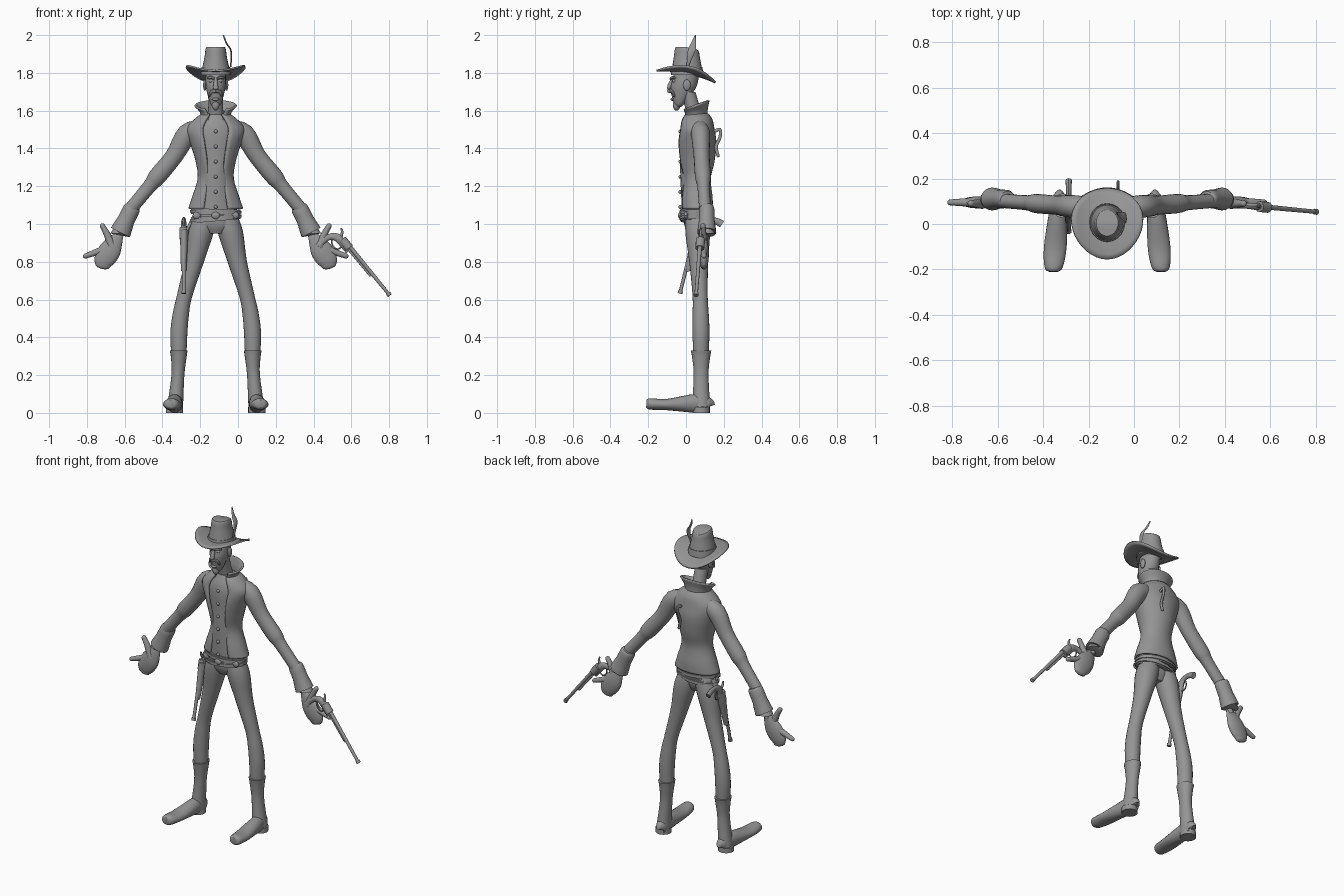
import bpy
import bmesh
import math
from mathutils import Vector

default_cube = bpy.data.objects.get("Cube")
if default_cube:
    bpy.data.objects.remove(default_cube, do_unlink=True)

grey = bpy.data.materials.new("clay grey")
grey.use_nodes = True
grey_value = (.3, .3, .3, 1)
grey.diffuse_color = grey_value
grey.node_tree.nodes["Principled BSDF"].inputs["Base Color"].default_value = grey_value

MID = -.118                      # centre line of the body
SIDEWAYS, DEPTH = Vector((1, 0, 0)), Vector((0, 1, 0))


def finish(name, bm, thickness=0):
    bmesh.ops.recalc_face_normals(bm, faces=bm.faces)
    mesh = bpy.data.meshes.new(name)
    bm.to_mesh(mesh)
    bm.free()
    obj = bpy.data.objects.new(name, mesh)
    bpy.context.collection.objects.link(obj)
    mesh.materials.append(grey)
    if thickness:
        shell = obj.modifiers.new("thickness", "SOLIDIFY")
        shell.thickness = thickness
        shell.offset = 0
    bpy.ops.object.select_all(action="DESELECT")
    obj.select_set(True)
    bpy.context.view_layer.objects.active = obj
    bpy.ops.object.shade_smooth_by_angle(angle=math.radians(40))
    return obj


def smooth_path(points, steps):
    """Catmull-Rom interpolation of position and radii together."""
    path = []
    for i in range(len(points) - 1):
        p, q = points[i], points[i + 1]
        before = points[max(i - 1, 0)]
        after = points[min(i + 2, len(points) - 1)]
        for k in range(steps):
            t = k / steps
            path.append(p + ((q - before) * t + (before * 2 - p * 5 + q * 4 - after) * t ** 2
                             + (p * 3 - before - q * 3 + after) * t ** 3) / 2)
    return path + [points[-1]]


def tube(name, points, side=DEPTH, steps=4, sides=20, gap=0, thickness=0, rounded=False):
    """Loft ellipses (x, y, z, radius along side, radius across); gap opens the front."""
    bm = bmesh.new()
    path = smooth_path([Vector(p) for p in points], steps)
    if rounded:                  # dome over the far end
        last = path[-1]
        ahead = (Vector(last[:3]) - Vector(path[-2][:3])).normalized() * min(last[3:])
        for turn in (.5, 1, 1.4):
            centre = Vector(last[:3]) + ahead * math.sin(turn)
            path.append(Vector((*centre, *(r * math.cos(turn) for r in last[3:]))))
    spots = [Vector(p[:3]) for p in path]
    rings = []
    for i, (spot, p) in enumerate(zip(spots, path)):
        along = spots[min(i + 1, len(path) - 1)] - spots[max(i - 1, 0)]
        across = along.cross(side).normalized()
        ring = []
        for k in range(sides + (gap > 0)):
            angle = (2 * k / sides - 1) * (math.pi - gap)
            ring.append(bm.verts.new(spot + side * math.cos(angle) * p[3]
                                     + across * math.sin(angle) * p[4]))
        rings.append(ring)
    for low, high in zip(rings, rings[1:]):
        for k in range(sides):
            n = (k + 1) % len(low)
            bm.faces.new((low[k], low[n], high[n], high[k]))
    if not gap:
        bm.faces.new(rings[0])
        bm.faces.new(rings[-1])
    return finish(name, bm, thickness)


def column(name, sections, y=.05, lean=0, **options):
    """Upright loft on the centre line from (z, depth radius, width radius)."""
    foot = sections[0][0]
    return tube(name, [(MID, y + lean * (z - foot), z, deep, wide)
                       for z, deep, wide in sections], **options)


def ball(name, centre, size):
    bm = bmesh.new()
    bmesh.ops.create_uvsphere(bm, u_segments=14, v_segments=8, radius=1)
    for v in bm.verts:
        v.co = Vector(centre) + v.co * Vector(size)
    return finish(name, bm)


# Torso, vest, hips, neck
column("vest", [(1.04, .07, .12), (1.25, .08, .08), (1.36, .08, .1),
                (1.5, .08, .12), (1.58, .05, .05)])
column("hips", [(.95, .04, .05), (1, .06, .11), (1.09, .06, .11)])
column("neck", [(1.5, .05, .05), (1.6, .04, .04), (1.7, .04, .04)], y=.07, lean=-.3)
for row in range(6):
    ball("vest_button", (MID, -.03, 1.09 + row * .08), (.01, .01, .01))

# Open coat with flared hem and raised collar
column("coat", [(1.08, .08, .14), (1.14, .08, .12), (1.24, .07, .09), (1.33, .09, .1),
                (1.43, .1, .13), (1.5, .09, .15), (1.55, .08, .11), (1.58, .06, .07)],
       y=.055, gap=.47, thickness=.012, sides=28)
collar = column("collar", [(1.55, .06, .07), (1.6, .06, .08), (1.64, .07, .11)],
                gap=.55, thickness=.01)
for v in collar.data.vertices:     # the collar slopes down toward its front points
    v.co.z += (v.co.y - .08) * (v.co.z - 1.55) * 4

# Belts and buckles
for belt, z, tilt in (("waist_belt", 1.05, -.02), ("gun_belt", 1.015, .09)):
    for edge in (0, .008):
        rim = z + edge
        strap = column(belt, [(rim, .08, .13), (rim + .03 - 2 * edge, .08, .13)]
                       if edge == 0 else
                       [(rim, .085, .137), (rim + .03 - 2 * edge, .085, .137)], steps=1, sides=28)
        for v in strap.data.vertices:
            v.co.z += (v.co.x - MID) * tilt
for x in (-.1, 0, .1):
    ball("belt_buckle", (MID + x, abs(x) * .3 - .03, 1.045), (.023, .012, .02))

# Hook on the back
tube("back_hook", [(-.07, y, z, .007, .009) for y, z in
                   ((.15, 1.49), (.18, 1.5), (.18, 1.46), (.16, 1.41), (.17, 1.36))],
     side=SIDEWAYS, sides=10, rounded=True)

# Limbs and paired face features, built on each side
for s, label in ((1, "left"), (-1, "right")):
    def limb(name, sections, y=.08, slope=0, flat=1, **options):
        """Loft from (distance off the centre line, z, radius) at depth y."""
        return tube(f"{label}_{name}", [(MID + s * d, y + slope * d, z, r * flat, r)
                                        for d, z, r in sections], **options)

    limb("leg", [(.05, 1.04, .06), (.08, .95, .065), (.115, .8, .05), (.165, .62, .04),
                 (.185, .52, .043), (.195, .42, .045), (.195, .3, .04)], y=.05, slope=.15)
    limb("boot_shaft", [(.215, .03, .042), (.2, .2, .034), (.196, .29, .041), (.196, .33, .047)],
         flat=1.15)
    foot = [(-.21, .02, .02), (-.19, .04, .03), (-.1, .05, .03),
            (.05, .04, .05), (.12, .03, .04), (.13, .01, .02)]
    tube(label + "_boot_foot", [(MID + s * (.22 - y * .08), y, max(.04 - y * .04, tall), wide, tall)
                                for y, wide, tall in foot], side=SIDEWAYS)
    limb("boot_heel", [(.218, 0, .046), (.218, .03, .046)], steps=1)
    limb("arm", [(.07, 1.5, .05), (.15, 1.475, .056), (.22, 1.36, .047), (.31, 1.25, .047),
                 (.35, 1.2, .037), (.45, 1.08, .035)], y=.065, slope=.08, flat=.9)
    limb("cuff", [(.438, 1.095, .037), (.445, 1.08, .045), (.475, 1.02, .046),
                  (.505, .955, .056), (.505, .96, .04), (.48, 1.01, .03)], y=.11, flat=.9, steps=2)
    limb("wrist", [(.47, 1.02, .015), (.52, .92, .017)], y=.1)
    limb("palm", [(.5, .95, .015), (.53, .91, .04), (.56, .86, .058), (.59, .81, .054),
                  (.6, .78, .04)], y=.095, flat=.45, rounded=True)
    limb("thumb", [(.55, .88, .024), (.575, .945, .018), (.6, .99, .014)],
         y=.09, sides=12, rounded=True)
    limb("index_finger", [(.58, .87, .02), (.635, .85, .017), (.69, .83, .013)],
         y=.095, sides=12, rounded=True)

    ball(label + "_ear", (MID + s * .057, .005, 1.735), (.01, .02, .03))
    ball(label + "_eye", (MID + s * .022, -.062, 1.757), (.014, .01, .01))
    limb("brow", [(.006, 1.768, .006), (.025, 1.776, .008), (.045, 1.773, .005)],
         y=-.085, slope=.6, sides=8)
    limb("moustache", [(0, 1.704, .01), (.022, 1.7, .01), (.035, 1.675, .005)],
         y=-.09, slope=.8, sides=8)

# Head
column("head", [(1.62, .015, .015), (1.64, .03, .03), (1.7, .06, .047), (1.75, .07, .054),
                (1.85, .06, .052)], y=-.04, lean=.25)
tube("nose", [(MID, -.066, 1.77, .008, .01), (MID, -.083, 1.74, .012, .012),
              (MID, -.09, 1.72, .015, .01)], side=SIDEWAYS, sides=12, rounded=True)
ball("lower_lip", (MID, -.07, 1.66), (.02, .012, .008))
ball("goatee", (MID, -.05, 1.63), (.02, .02, .03))

# Hat brim: rolled at the sides, raised in front
bm = bmesh.new()
rings = []
turns = 36
for r in (.35, .55, .7, .85, 1):
    ring = []
    for k in range(turns):
        a = math.tau * k / turns
        x = r * math.cos(a) * (.156 + .02 * math.sin(a))
        y = r * math.sin(a) * .156
        ring.append(bm.verts.new((MID + x, y, 1.8 - .2 * y + 2.3 * x * x - .02 * r * r)))
    rings.append(ring)
for inner, outer in zip(rings, rings[1:]):
    for k in range(turns):
        n = (k + 1) % turns
        bm.faces.new((inner[k], inner[n], outer[n], outer[k]))
finish("hat_brim", bm, thickness=.01)

# Hat crown, dented on top
crown = column("hat_crown", [(1.79, .085, .08), (1.88, .07, .06), (1.925, .064, .054),
                             (1.938, .055, .045), (1.92, .036, .024), (1.905, .01, .01)],
               y=.005, sides=24)
for v in crown.data.vertices:
    v.co.z -= max(v.co.z - 1.85, 0) * max(v.co.y, 0) * 3
column("hat_band", [(1.8, .086, .08), (1.83, .082, .076)], y=.005, steps=1)
tube("feather", [(x, (z - 1.8) / 4, z, wide, .004) for x, z, wide in
                 ((-.04, 1.83, .006), (-.036, 1.87, .012), (-.038, 1.92, .02),
                  (-.06, 1.955, .014), (-.078, 2, .002))], sides=8)


def revolver(label, origin, aim, up, length):
    """A long barrelled revolver described along its aim and up directions."""
    aim, up = Vector(aim).normalized(), Vector(up).normalized()
    side = aim.cross(up).normalized()

    def piece(name, sections, flat=1, **options):
        tube(f"{label}_{name}", [(*(Vector(origin) + aim * a + up * b), r * flat, r)
                                 for a, b, r in sections], side=side, sides=12, **options)

    piece("barrel", [(.02, .008, .011), (length, .008, .009)], steps=1)
    piece("muzzle", [(length - .015, .008, .013), (length, .008, .013)], steps=1)
    piece("ejector_rod", [(.03, -.008, .006), (length * .6, -.006, .006)], steps=1)
    piece("cylinder", [(-.03, 0, .024), (.03, 0, .024)], steps=1)
    piece("grip", [(.04, -.02, .01), (-.03, -.01, .022), (-.065, -.02, .02),
                   (-.085, -.05, .016), (-.088, -.09, .018), (-.08, -.12, .02)], flat=.7)
    piece("hammer", [(-.045, .005, .008), (-.06, .025, .007), (-.08, .034, .004)])
    piece("trigger_guard", [(0, -.02, .004), (-.005, -.05, .004), (-.03, -.06, .004),
                            (-.055, -.05, .004), (-.07, -.03, .004)])


# Gun in the left hand, gun and holster on the right hip
revolver("held_gun", (.57, .075, .895), (.63, -.06, -.77), (.77, 0, .63), .36)
revolver("belt_gun", (-.287, .055, .95), (0, -.24, -.97), (0, -.97, .24), .33)
tube("holster", [(-.285, .06, .97, .034, .02), (-.286, .045, .9, .028, .02),
                 (-.288, .01, .75, .015, .014)])
tube("holster_strap", [(-.23, .06, 1.04, .02, .012), (-.28, .06, .95, .02, .008)])
